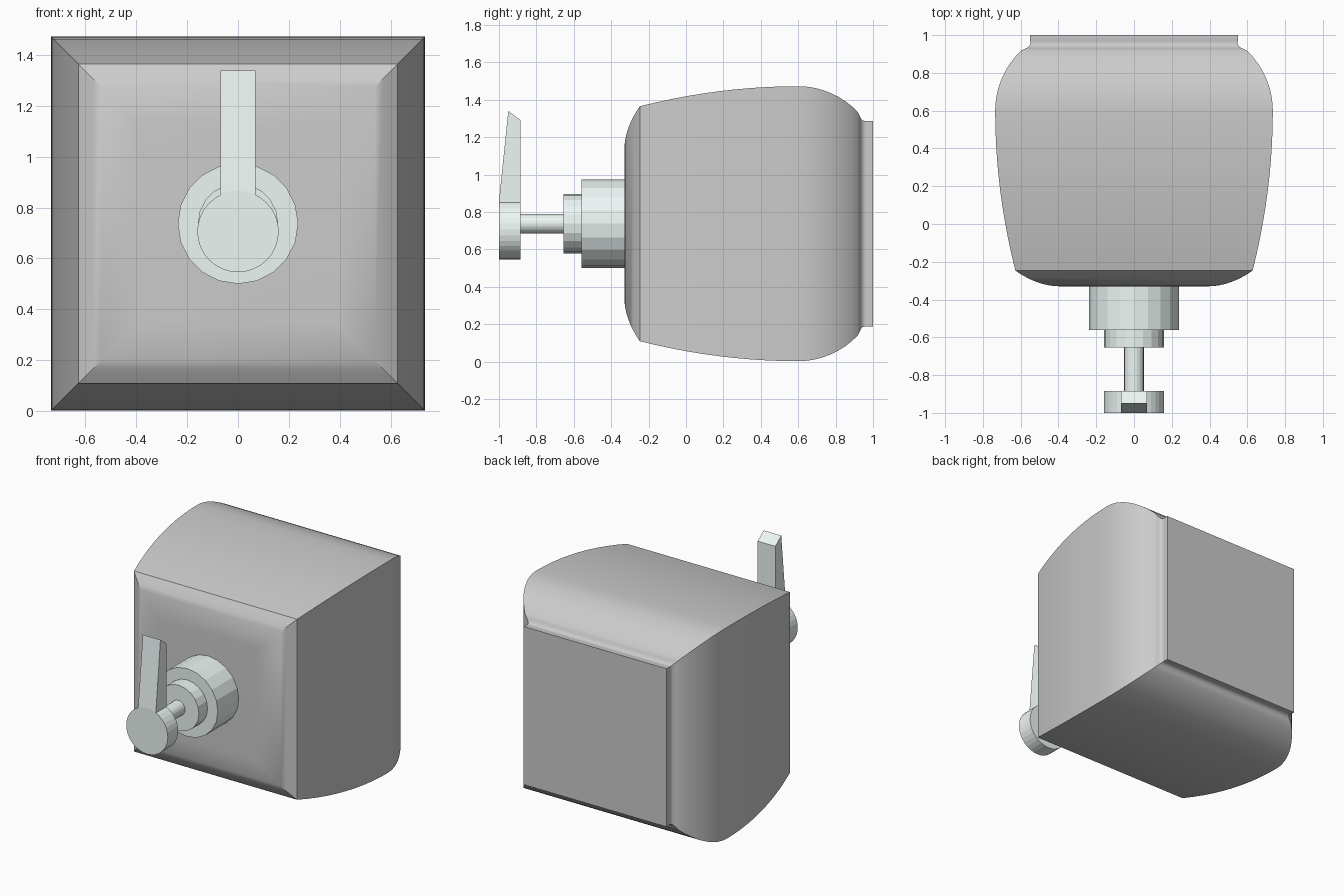
import bpy, bmesh, math
from mathutils import Matrix

if "Cube" in bpy.data.objects:
    bpy.data.objects.remove(bpy.data.objects["Cube"])

CZ = 0.737  # height of the body's axis

pale = bpy.data.materials.new("pale_metal")
pale.diffuse_color = (0.85, 0.93, 0.91, 1)
pale.use_nodes = True
pale.node_tree.nodes["Principled BSDF"].inputs["Base Color"].default_value = pale.diffuse_color


def finish(bm, name, mat=None, angle=30):
    bmesh.ops.recalc_face_normals(bm, faces=bm.faces)
    me = bpy.data.meshes.new(name)
    bm.to_mesh(me)
    bm.free()
    ob = bpy.data.objects.new(name, me)
    bpy.context.collection.objects.link(ob)
    if mat:
        me.materials.append(mat)
    bpy.ops.object.select_all(action='DESELECT')
    ob.select_set(True)
    bpy.context.view_layer.objects.active = ob
    bpy.ops.object.shade_smooth_by_angle(angle=math.radians(angle))
    return ob


def cylinder(name, y0, y1, r, z, sides):
    bm = bmesh.new()
    m = Matrix.Translation((0, (y0 + y1) / 2, z)) @ Matrix.Rotation(math.pi / 2, 4, 'X')
    bmesh.ops.create_cone(bm, cap_ends=True, segments=sides, radius1=r, radius2=r,
                          depth=y1 - y0, matrix=m)
    return finish(bm, name, pale, 10)


# Body: square rings lofted along y, profile as (half width, y)
prof = [(0.39 + 0.238 * i / 8, -0.33 + 0.083 * (i / 8) ** 2) for i in range(9)]
prof += [(0.735 - 0.107 * (1 - i / 10) ** 2, -0.247 + 0.847 * i / 10) for i in range(1, 11)]
R = 0.436
for i in range(1, 9):
    a = math.radians(47) * i / 8
    prof.append((0.735 - R + R * math.cos(a), 0.6 + R * math.sin(a)))
# small cove and flat lip at the back
prof += [(0.577, 0.928), (0.563, 0.935), (0.553, 0.945), (0.548, 0.96), (0.55, 0.97), (0.55, 1.0)]

bm = bmesh.new()
rings = [[bm.verts.new((sx * h, y, CZ + sz * h))
          for sx, sz in ((-1, -1), (1, -1), (1, 1), (-1, 1))] for h, y in prof]
for a, b in zip(rings, rings[1:]):
    for k in range(4):
        bm.faces.new((a[k], a[(k + 1) % 4], b[(k + 1) % 4], b[k]))
bm.faces.new(rings[0])
bm.faces.new(rings[-1])
finish(bm, "body")

# Stepped collar and stem
cylinder("collar", -0.56, -0.30, 0.237, CZ, 20)
cylinder("collar_step", -0.655, -0.56, 0.158, CZ, 20)
cylinder("stem", -0.885, -0.655, 0.052, CZ, 20)

# Handle hub and tapered lever
cylinder("handle_hub", -1.0, -0.885, 0.16, 0.706, 32)
bm = bmesh.new()
side = [(-1.0, 0.80), (-1.0, 0.857), (-0.95, 1.34), (-0.885, 1.29), (-0.885, 0.80)]
face = bm.faces.new([bm.verts.new((-0.068, y, z)) for y, z in side])
ext = bmesh.ops.extrude_face_region(bm, geom=[face])
bmesh.ops.translate(bm, vec=(0.136, 0, 0),
                    verts=[v for v in ext["geom"] if isinstance(v, bmesh.types.BMVert)])
finish(bm, "handle_lever", pale, 1)
